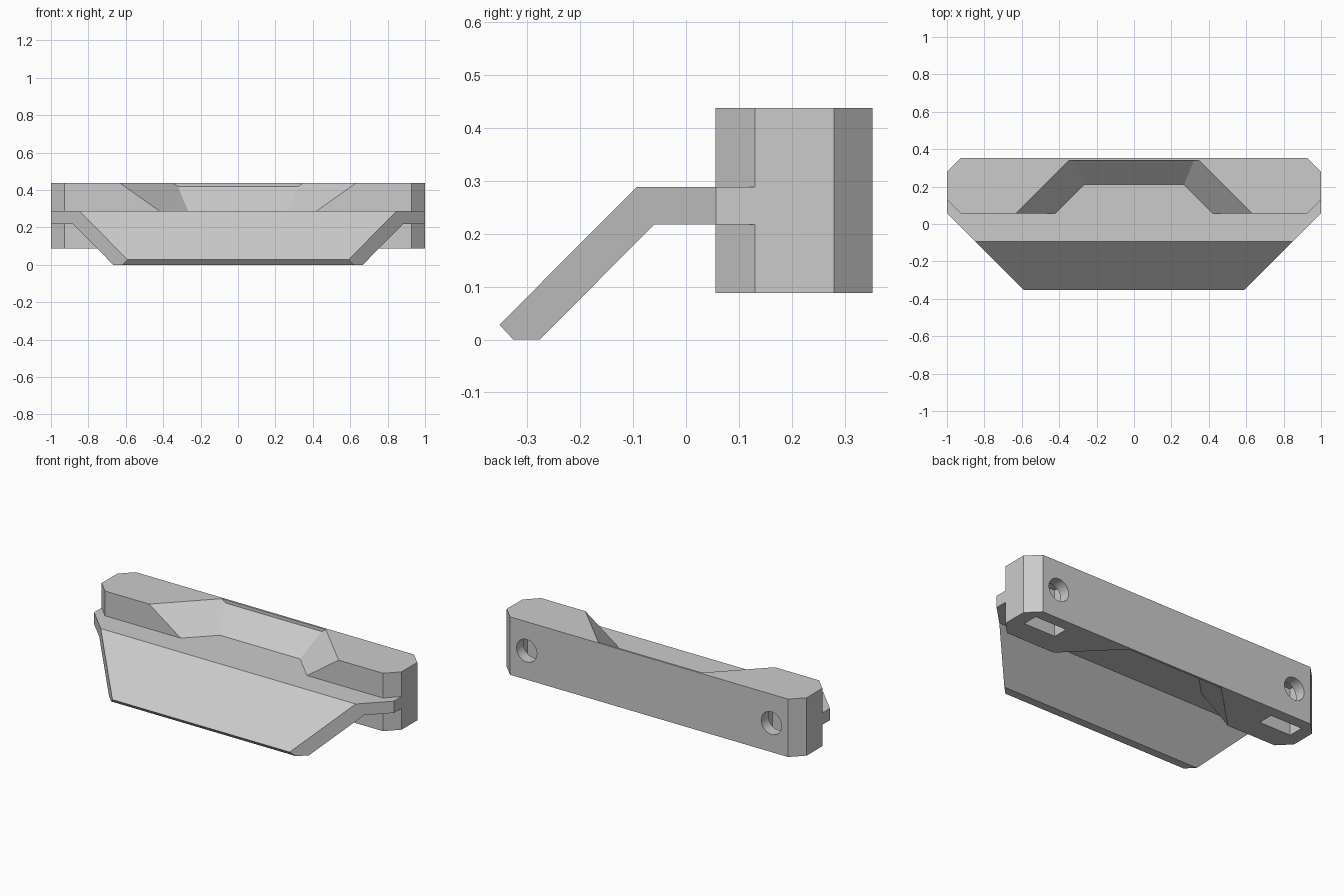
import bpy, bmesh, math

if "Cube" in bpy.data.objects:
    bpy.data.objects.remove(bpy.data.objects["Cube"])


def loft(name, rings):
    """Closed solid through equal-length rings of 3D points."""
    bm = bmesh.new()
    loops = [[bm.verts.new(p) for p in ring] for ring in rings]
    n = len(loops[0])
    for a, b in zip(loops, loops[1:]):
        for i in range(n):
            j = (i + 1) % n
            bm.faces.new((a[i], a[j], b[j], b[i]))
    bm.faces.new(loops[0])
    bm.faces.new(loops[-1])
    bmesh.ops.recalc_face_normals(bm, faces=bm.faces)
    mesh = bpy.data.meshes.new(name)
    bm.to_mesh(mesh)
    bm.free()
    obj = bpy.data.objects.new(name, mesh)
    bpy.context.collection.objects.link(obj)
    return obj


def prism_z(name, outline, z0, z1):
    return loft(name, [[(x, y, z) for x, y in outline] for z in (z0, z1)])


def combine(target, tool, operation):
    """Apply a boolean and remove the tool object."""
    mod = target.modifiers.new("bool", 'BOOLEAN')
    mod.operation, mod.solver, mod.object = operation, 'EXACT', tool
    bpy.context.view_layer.objects.active = target
    bpy.ops.object.modifier_apply(modifier=mod.name)
    bpy.data.objects.remove(tool, do_unlink=True)


def mirrored(half):
    return half + [(-x, y) for x, y in reversed(half)]


def pocket_ring(z, depth):
    """Trapezoid outline of the 45 degree pocket, depth above its floor."""
    c = 0.477 + math.sqrt(2) * depth
    front, back = -0.05, min(0.21 + depth, 0.34)
    return [(x, y, z) for x, y in mirrored([(c - front, front), (c - back, back)])]


TOP, BOTTOM, WEB_TOP, WEB_BOTTOM = 0.437, 0.088, 0.288, 0.217

# Mounting block with chamfered corners
bracket = prism_z("mounting_bracket", mirrored(
    [(0.927, 0.056), (1, 0.13), (1, 0.279), (0.927, 0.352)]), BOTTOM, TOP)

# Sloped pockets above and below the web
for floor, sign in ((WEB_TOP, 1), (WEB_BOTTOM, -1)):
    combine(bracket, loft("pocket_cutter", [
        pocket_ring(floor + sign * d, d) for d in (0, 0.13, 0.17)]), 'DIFFERENCE')

# Bent lip: side profile trimmed by the tapered plan outline
profile = [(0.2, WEB_TOP), (-0.093, WEB_TOP), (-0.352, 0.028), (-0.326, 0),
           (-0.276, 0), (-0.06, WEB_BOTTOM), (0.2, WEB_BOTTOM)]
lip = loft("bent_lip", [[(x, y, z) for y, z in profile] for x in (-1.2, 1.2)])
combine(lip, prism_z("lip_outline", mirrored(
    [(1, 0.15), (1, 0.057), (0.543, -0.4)]), -0.1, 0.5), 'INTERSECT')
combine(bracket, lip, 'UNION')

# Screw holes in the back and nut slots from below
for side in (-1, 1):
    cx, cz = side * 0.816, 0.2625
    circle = [(cx + 0.068 * math.cos(i * math.tau / 32),
               cz + 0.068 * math.sin(i * math.tau / 32)) for i in range(32)]
    combine(bracket, loft("screw_cutter", [
        [(x, y, z) for x, z in circle] for y in (0.11, 0.4)]), 'DIFFERENCE')
    slot = [(cx + dx, y) for dx, y in
            ((-0.105, 0.192), (0.105, 0.192), (0.105, 0.285), (-0.105, 0.285))]
    combine(bracket, prism_z("slot_cutter", slot, 0, 0.37), 'DIFFERENCE')

# Round the shading of the holes only
bpy.ops.object.select_all(action='DESELECT')
bracket.select_set(True)
bpy.context.view_layer.objects.active = bracket
bpy.ops.object.shade_smooth_by_angle(angle=math.radians(20))
